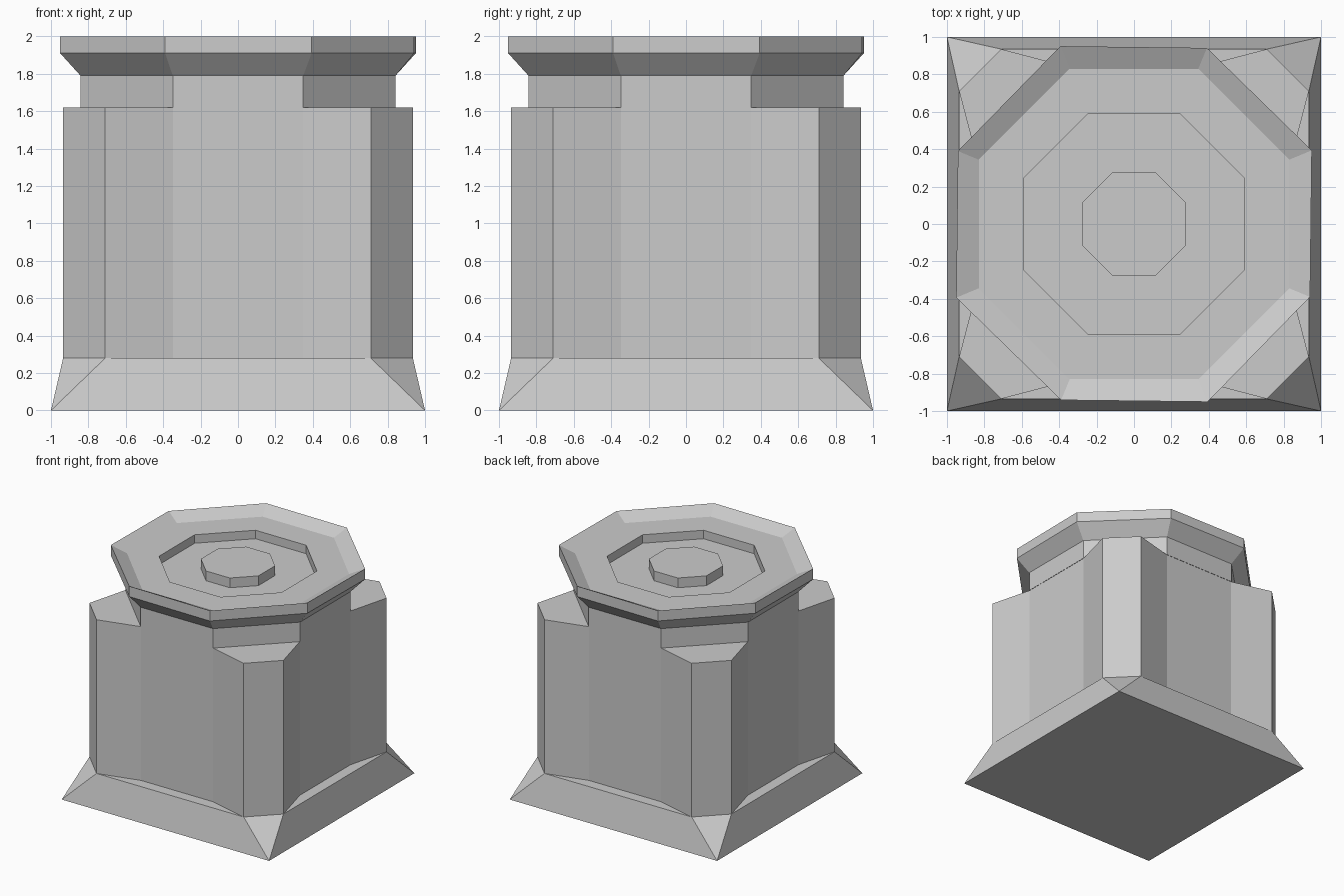
import bpy, bmesh, math

cube = bpy.data.objects.get("Cube")
if cube:
    bpy.data.objects.remove(cube, do_unlink=True)

GREY = (0.6, 0.6, 0.6, 1.0)
mat = bpy.data.materials.new("plain grey")
mat.use_nodes = True
mat.diffuse_color = GREY
mat.node_tree.nodes["Principled BSDF"].inputs["Base Color"].default_value = GREY


def octagon(apothem, z, skew=0.0):
    """Flat-sided octagon; skew makes alternate corners stick out a little."""
    r = apothem / math.cos(math.pi / 8)
    ring = []
    for i in range(8):
        a = math.pi / 8 + i * math.pi / 4
        k = r * (1 + skew * (-1) ** i)
        ring.append((k * math.cos(a), k * math.sin(a), z))
    return ring


def four_way(quarter, z):
    """Repeat a quarter outline around the z axis."""
    ring = []
    for _ in range(4):
        ring += [(x, y, z) for x, y in quarter]
        quarter = [(-y, x) for x, y in quarter]
    return ring


def loft(name, rings, bottom=False):
    """Skin a stack of rings, cap the last one and optionally the first."""
    bm = bmesh.new()
    loops = [[bm.verts.new(p) for p in ring] for ring in rings]
    n = len(loops[0])
    for low, high in zip(loops, loops[1:]):
        for i in range(n):
            j = (i + 1) % n
            bm.faces.new((low[i], low[j], high[j], high[i]))
    bm.faces.new(loops[-1])
    if bottom:
        bm.faces.new(loops[0][::-1])
    bmesh.ops.remove_doubles(bm, verts=bm.verts, dist=0.0005)
    mesh = bpy.data.meshes.new(name)
    bm.to_mesh(mesh)
    bm.free()
    mesh.materials.append(mat)
    obj = bpy.data.objects.new(name, mesh)
    bpy.context.collection.objects.link(obj)
    return obj


BASE_TOP, PILLAR_TOP = 0.28, 1.62
corner = [(0.935, 0.71), (0.71, 0.935)]

# Square foot tapering to a chamfered square
loft("base", [four_way([(1, 1), (1, 1)], 0), four_way(corner, BASE_TOP)], bottom=True)

# Shaft with recessed sides and chamfered corner pillars
outline = [(0.84, 0.348)] + corner + [(0.348, 0.84)]
loft("body", [four_way(outline, BASE_TOP), four_way(outline, PILLAR_TOP)])

# Neck, flared rim, dished top and recessed floor
loft("head", [
    octagon(0.842, PILLAR_TOP),
    octagon(0.842, 1.79),
    octagon(0.946, 1.91, 0.005),
    octagon(0.946, 2.0, 0.005),
    octagon(0.83, 1.942),
    octagon(0.59, 1.942),
    octagon(0.59, 1.868),
])

# Raised centre button
loft("centre_button", [octagon(0.277, 1.868), octagon(0.277, 1.953)])
